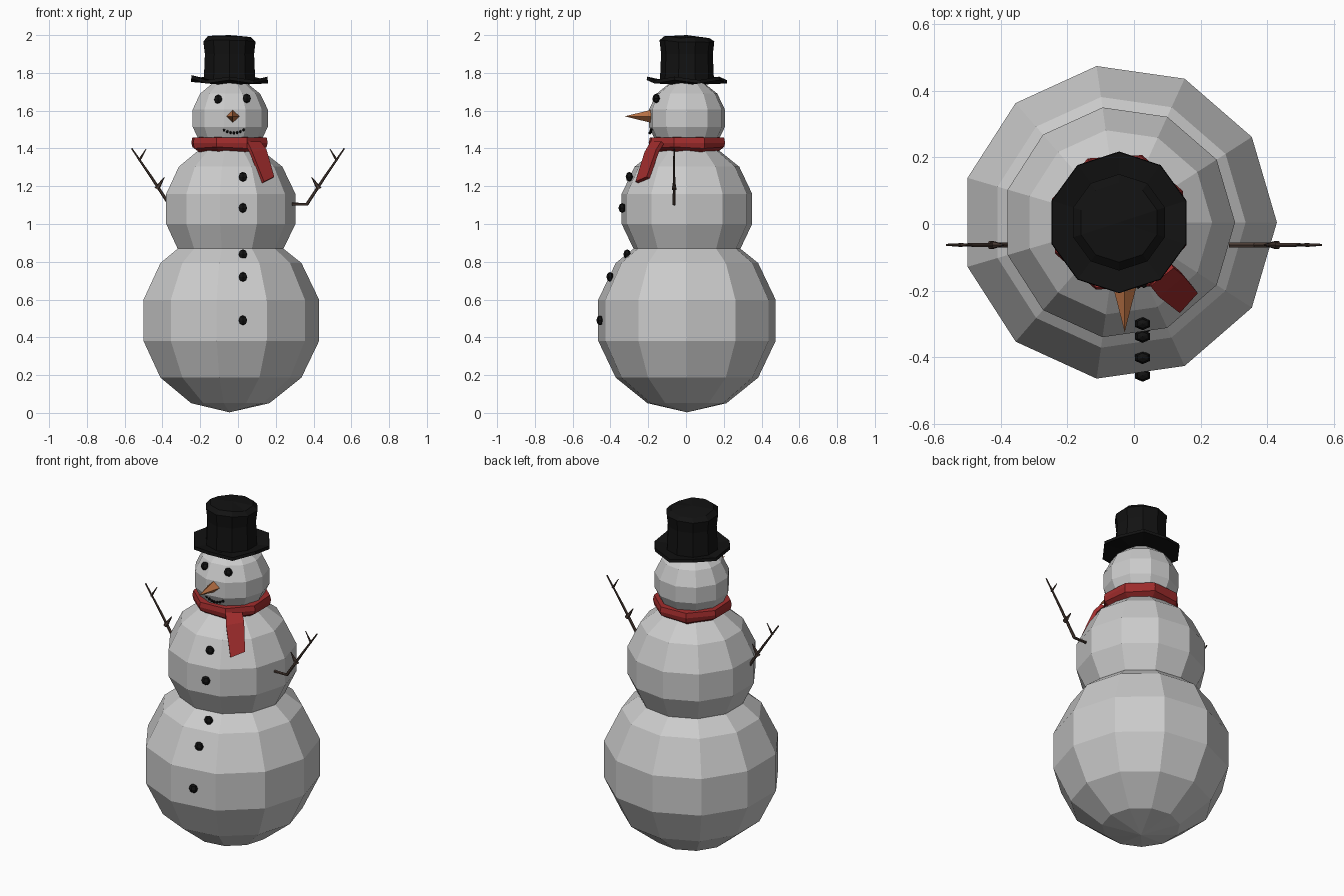
import bpy, bmesh, math, random
from mathutils import Vector

if "Cube" in bpy.data.objects:
    bpy.data.objects.remove(bpy.data.objects["Cube"])

random.seed(4)
CX, CY = -0.045, 0.005          # axis of the body


def material(name, color):
    m = bpy.data.materials.new(name)
    m.diffuse_color = (*color, 1)
    m.use_nodes = True
    m.node_tree.nodes["Principled BSDF"].inputs["Base Color"].default_value = m.diffuse_color
    return m


BLACK = material("black", (0.006, 0.006, 0.006))
RED = material("red", (0.35, 0.025, 0.025))
ORANGE = material("orange", (0.5, 0.17, 0.06))
BROWN = material("brown", (0.07, 0.045, 0.035))


def make(name, bm, mat=None):
    bmesh.ops.recalc_face_normals(bm, faces=bm.faces)
    me = bpy.data.meshes.new(name)
    bm.to_mesh(me)
    bm.free()
    if mat:
        me.materials.append(mat)
    ob = bpy.data.objects.new(name, me)
    bpy.context.collection.objects.link(ob)
    return ob


def revolve(name, profile, sides, phase=0, mat=None, closed=False, jitter=None):
    """Turn (radius, z) points round the body axis; radius 0 makes a pole."""
    bm = bmesh.new()
    rings = []
    for k, (r, z) in enumerate(profile):
        if r == 0:
            rings.append([bm.verts.new((CX, CY, z))] * sides)
            continue
        ring = []
        for i in range(sides):
            a = phase + math.tau * i / sides
            dz = jitter(k, i) if jitter else 0
            ring.append(bm.verts.new((CX + r * math.cos(a), CY + r * math.sin(a), z + dz)))
        rings.append(ring)
    pairs = list(zip(rings, rings[1:]))
    if closed:
        pairs.append((rings[-1], rings[0]))
    for a, b in pairs:
        for i in range(sides):
            j = (i + 1) % sides
            bm.faces.new(list(dict.fromkeys((a[i], a[j], b[j], b[i]))))
    return make(name, bm, mat)


# Three snowballs: 11 segments, 7 rings
for name, z, R in (("bottom_ball", 0.49, 0.487), ("middle_ball", 1.08, 0.358), ("head_ball", 1.56, 0.208)):
    prof = [(0 if k in (0, 7) else R * math.sin(math.pi * k / 7),
             z - R * math.cos(math.pi * k / 7)) for k in range(8)]
    revolve(name, prof, 11)


# Top hat with a wavy, upturned brim and dented crown
def hat_wave(k, i):
    if k in (1, 2):
        return 0.018 * (i % 2) - 0.006 + 0.008 * (i in (4, 5))
    if k in (5, 6):
        return random.uniform(-0.012, 0.004)
    return 0


revolve("top_hat", [(0, 1.735), (0.213, 1.75), (0.211, 1.768), (0.143, 1.76), (0.137, 1.90),
                    (0.145, 1.972), (0.12, 1.993), (0, 2.0)], 10, math.pi / 10, BLACK, jitter=hat_wave)

# Scarf band
revolve("scarf", [(0.17, 1.375), (0.208, 1.40), (0.214, 1.43), (0.208, 1.457), (0.17, 1.46), (0.14, 1.42)],
        8, math.radians(26), RED, closed=True,
        jitter=lambda k, i: 0.008 * (i % 2) if k < 2 else 0)

# Scarf tail: a flat strip given thickness
bm = bmesh.new()
strip = [((0.045, -0.18, 1.43), (0.115, -0.125, 1.43)),
         ((0.07, -0.212, 1.375), (0.145, -0.15, 1.39)),
         ((0.132, -0.26, 1.22), (0.186, -0.20, 1.246))]
rows = [[bm.verts.new(p) for p in row] for row in strip]
for a, b in zip(rows, rows[1:]):
    bm.faces.new((a[0], a[1], b[1], b[0]))
tail = make("scarf_tail", bm, RED)
sol = tail.modifiers.new("thickness", "SOLIDIFY")
sol.thickness = 0.022
sol.offset = 0


# Coal lumps: eyes, mouth and buttons
def lump(name, pos, r, depth):
    bm = bmesh.new()
    bmesh.ops.create_uvsphere(bm, u_segments=6, v_segments=4, radius=r)
    for v in bm.verts:
        v.co.y *= depth
        v.co += Vector(pos)
    make(name, bm, BLACK)


for x, z in ((-0.105, 1.66), (0.047, 1.665)):
    lump("eye", (x, -0.158, z), 0.025, 0.8)
for i in range(7):
    t = i / 3 - 1
    lump("mouth_coal", (-0.022 + 0.052 * t, -0.191 + 0.006 * max(t, -t), 1.482 + 0.016 * t * t), 0.008, 1)
for y, z in ((-0.455, 0.49), (-0.402, 0.72), (-0.312, 0.84), (-0.338, 1.085), (-0.30, 1.25)):
    lump("button", (0.026, y, z), 0.026, 0.75)

# Four-sided carrot nose
bm = bmesh.new()
base = [bm.verts.new((-0.028 + dx, -0.185, 1.57 + dz))
        for dx, dz in ((0.036, 0), (0, 0.034), (-0.036, 0), (0, -0.034))]
tip = bm.verts.new((-0.028, -0.325, 1.57))
bm.faces.new(base)
for i in range(4):
    bm.faces.new((base[i], base[(i + 1) % 4], tip))
make("nose", bm, ORANGE)


# Stick arms: tapered six-sided twigs, mirrored across x
def twig(bm, pts):
    """pts: (x, z, radius) in the plane of the arm."""
    prev = None
    for k, (x, z, r) in enumerate(pts):
        p = pts[max(k - 1, 0)]
        q = pts[min(k + 1, len(pts) - 1)]
        d = Vector((q[0] - p[0], 0, q[1] - p[1])).normalized()
        n = Vector((-d.z, 0, d.x))
        ring = [bm.verts.new(Vector((x, -0.063, z)) + r * (math.cos(a) * n + Vector((0, math.sin(a), 0))))
                for a in (math.tau * i / 6 for i in range(6))]
        if prev:
            for i in range(6):
                bm.faces.new((prev[i], prev[(i + 1) % 6], ring[(i + 1) % 6], ring[i]))
        else:
            bm.faces.new(ring)
        prev = ring
    bm.faces.new(prev)


for side, name in ((1, "right_arm"), (-1, "left_arm")):
    bm = bmesh.new()
    for pts in ([(0.285, 1.105, 0.008), (0.365, 1.105, 0.009), (0.46, 1.25, 0.007), (0.563, 1.40, 0.004)],
                [(0.43, 1.185, 0.014), (0.39, 1.248, 0.002)],
                [(0.524, 1.335, 0.007), (0.487, 1.397, 0.002)]):
        twig(bm, [(side * x, z, r) for x, z, r in pts])
    make(name, bm, BROWN)
